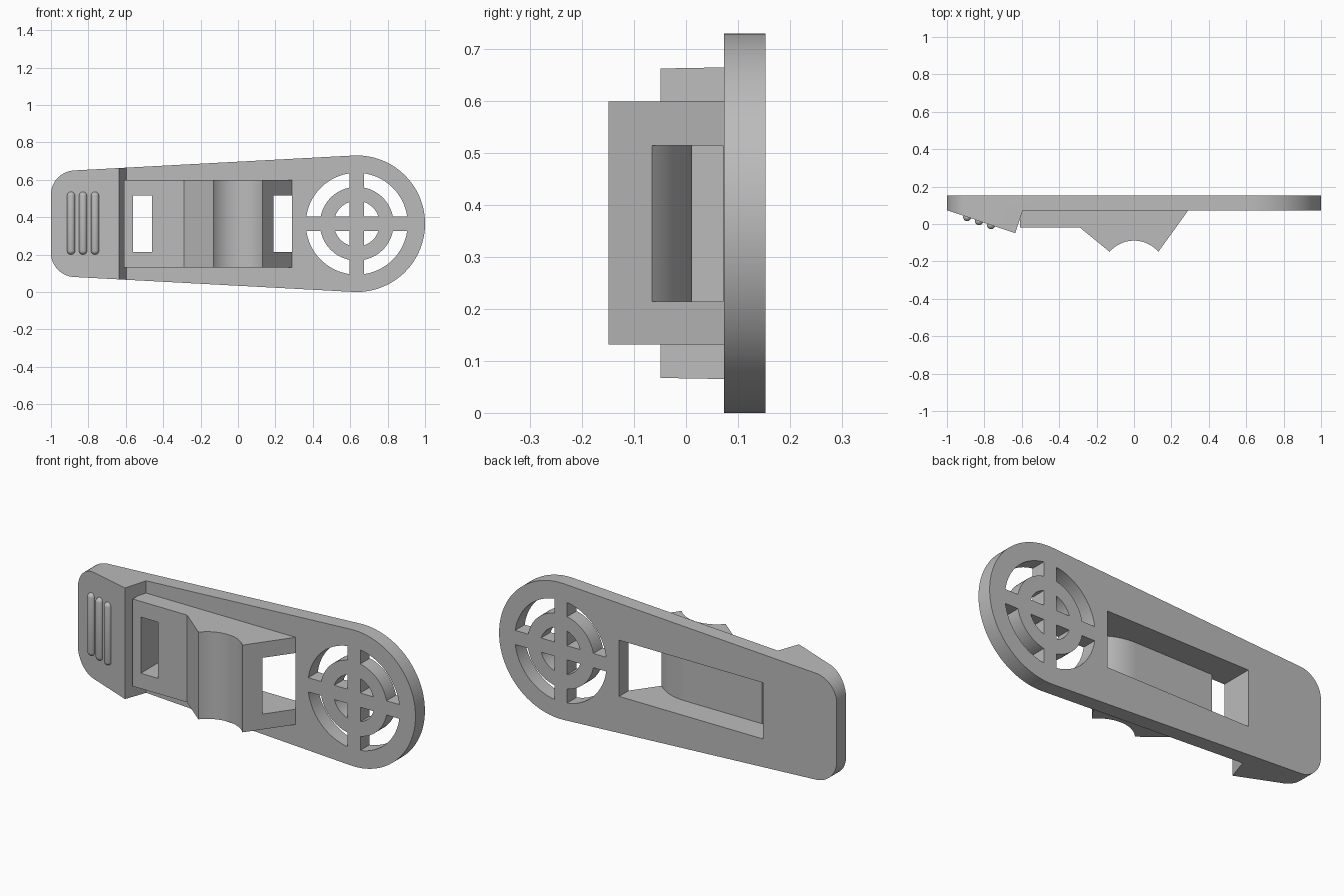
import bpy, bmesh
from math import sin, cos, pi, radians, sqrt, asin
from mathutils import Matrix

if "Cube" in bpy.data.objects:
    bpy.data.objects.remove(bpy.data.objects["Cube"], do_unlink=True)

grey = bpy.data.materials.new("plain grey")
grey.use_nodes = True
GREY = (0.5, 0.5, 0.5, 1)
grey.diffuse_color = GREY
grey.node_tree.nodes["Principled BSDF"].inputs["Base Color"].default_value = GREY

MID = 0.365                  # height of the long axis
FRONT, BACK = 0.073, 0.153   # plate faces
HUB = 0.635                  # centre of the round end


def arc(cx, cy, r, a0, a1, n=24):
    return [(cx + r * cos(radians(a0 + (a1 - a0) * i / n)),
             cy + r * sin(radians(a0 + (a1 - a0) * i / n))) for i in range(n + 1)]


def finish(name, bm):
    bmesh.ops.recalc_face_normals(bm, faces=bm.faces)
    mesh = bpy.data.meshes.new(name)
    bm.to_mesh(mesh)
    bm.free()
    mesh.materials.append(grey)
    obj = bpy.data.objects.new(name, mesh)
    bpy.context.collection.objects.link(obj)
    return obj


def prism(name, points, low, high, axis):
    """Extrude an outline: axis 'y' takes (x, z) points, axis 'z' takes (x, y)."""
    bm = bmesh.new()
    place = (lambda a, b: (a, low, b)) if axis == "y" else (lambda a, b: (a, b, low))
    face = bm.faces.new([bm.verts.new(place(*p)) for p in points])
    moved = bmesh.ops.extrude_face_region(bm, geom=[face])["geom"]
    shift = (0, high - low, 0) if axis == "y" else (0, 0, high - low)
    bmesh.ops.translate(bm, vec=shift, verts=[v for v in moved if isinstance(v, bmesh.types.BMVert)])
    return finish(name, bm)


def select(obj):
    bpy.ops.object.select_all(action="DESELECT")
    obj.select_set(True)
    bpy.context.view_layer.objects.active = obj


def combine(obj, tool, operation):
    mod = obj.modifiers.new("cut", "BOOLEAN")
    mod.operation, mod.object, mod.solver = operation, tool, "EXACT"
    select(obj)
    bpy.ops.object.modifier_apply(modifier=mod.name)
    bpy.data.objects.remove(tool, do_unlink=True)


# Tapered plate with a big round end and two rounded corners
outline = (arc(HUB, MID, 0.365, -93, 93, 72)
           + arc(-0.87, MID + 0.155, 0.13, 93, 180)
           + arc(-0.87, MID - 0.155, 0.13, 180, 267))
body = prism("clip_body", outline, -0.3, BACK, "y")

# Side profile: thumb wedge on the narrow end, thin elsewhere
side = [(-1.1, BACK + 0.1), (-1.1, 0.107), (-0.635, -0.049),
        (-0.595, FRONT), (1.1, FRONT), (1.1, BACK + 0.1)]
combine(body, prism("side_tool", side, -0.2, 1, "z"), "INTERSECT")

# Raised block with a round cradle groove
groove_y, groove_r = -0.26, 0.171
tip = asin(0.13 / groove_r) * 180 / pi
block = ([(-0.61, 0.1), (-0.61, -0.02), (-0.288, -0.02)]
         + arc(0, groove_y, groove_r, 90 + tip, 90 - tip, 32)
         + [(0.29, FRONT), (0.29, 0.1)])
combine(body, prism("block_tool", block, 0.132, 0.599, "z"), "UNION")

# Strap channel, open at the back, with a floor concentric with the groove
floor_r = 0.272
end = asin(0.19 / floor_r) * 180 / pi
channel = ([(-0.562, 0.3), (-0.562, -0.3), (-0.46, -0.3), (-0.46, 0.012)]
           + arc(0, groove_y, floor_r, 90, 90 - end)
           + [(0.19, -0.3), (0.289, -0.3), (0.289, 0.3)])
combine(body, prism("channel_tool", channel, 0.214, 0.515, "z"), "DIFFERENCE")

# Cross and ring cut-outs in the round end
bar = 0.038


def quarter(outer, inner):
    """One quarter of a ring, trimmed by half a bar width on both sides."""
    a = asin(bar / outer) * 180 / pi
    pts = arc(0, 0, outer, a, 90 - a)
    if inner:
        b = asin(bar / inner) * 180 / pi
        return pts + arc(0, 0, inner, 90 - b, b)
    return pts + [(bar, bar)]


for sx in (-1, 1):
    for sz in (-1, 1):
        for outer, inner in ((0.272, 0.197), (0.122, 0)):
            pts = [(HUB + sx * x, MID + sz * z) for x, z in quarter(outer, inner)]
            combine(body, prism("hole_tool", pts, 0, 0.3, "y"), "DIFFERENCE")

select(body)
bpy.ops.object.shade_smooth_by_angle(angle=radians(25))

# Grip ribs with round ends along the wedge slope
for i, x in enumerate((-0.892, -0.828, -0.764)):
    bm = bmesh.new()
    bmesh.ops.create_uvsphere(bm, u_segments=24, v_segments=13, radius=0.022)
    for v in bm.verts:
        v.co.z += 0.146 if v.co.z > 0 else -0.146
    y = 0.107 - (x + 1.1) * 0.156 / 0.465
    bmesh.ops.transform(bm, matrix=Matrix.Translation((x, y, MID + 0.003)), verts=bm.verts)
    rib = finish(f"grip_rib_{i + 1}", bm)
    select(rib)
    bpy.ops.object.shade_smooth_by_angle(angle=radians(40))
